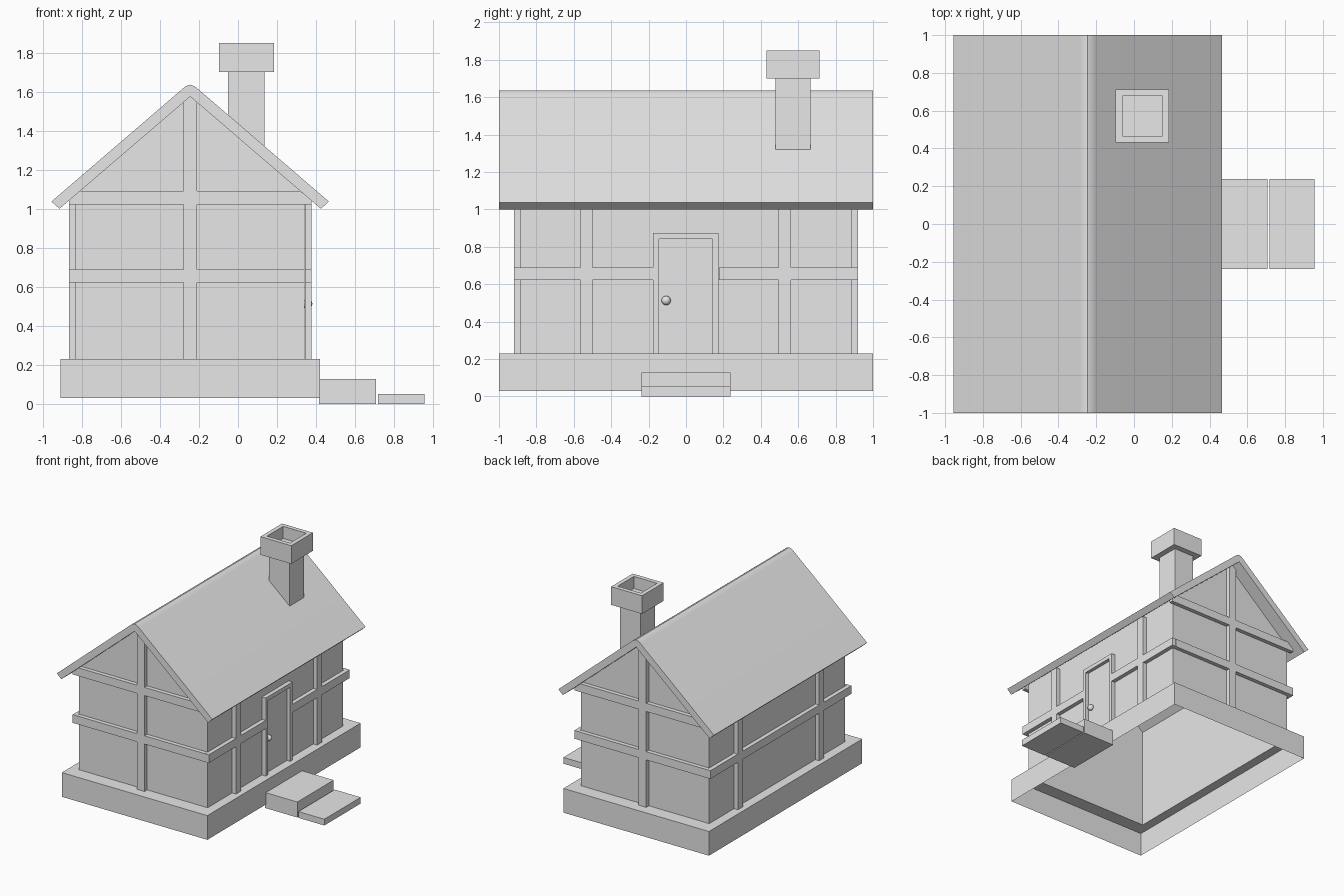
import bpy, bmesh
from mathutils import Vector

cube = bpy.data.objects.get("Cube")
if cube:
    bpy.data.objects.remove(cube, do_unlink=True)

grey = bpy.data.materials.new("plain grey")
grey.use_nodes = True
grey.diffuse_color = (0.8, 0.8, 0.8, 1)
grey.node_tree.nodes["Principled BSDF"].inputs["Base Color"].default_value = (0.8, 0.8, 0.8, 1)

CX = -0.245                  # centre line of the house
WALL_X, WALL_Y = 0.587, 0.885  # half sizes of the walls
BEAM = 0.035                 # how far the timbers stand out
BASE_TOP = 0.23
PITCH, APEX = 0.858, 1.575   # underside of the roof


def under_roof(d):
    return APEX - PITCH * abs(d)


def finish(name, bm):
    bmesh.ops.recalc_face_normals(bm, faces=bm.faces[:])
    mesh = bpy.data.meshes.new(name)
    bm.to_mesh(mesh)
    bm.free()
    mesh.materials.append(grey)
    obj = bpy.data.objects.new(name, mesh)
    bpy.context.collection.objects.link(obj)
    return obj


def prism_mesh(points, lo, hi, axis="y"):
    """Extrude a profile: (x, z) along y, or (y, z) along x."""
    bm = bmesh.new()
    place = (lambda a, b: (a, lo, b)) if axis == "y" else (lambda a, b: (lo, a, b))
    face = bm.faces.new([bm.verts.new(place(a, b)) for a, b in points])
    new = bmesh.ops.extrude_face_region(bm, geom=[face])["geom"]
    shift = Vector((0, hi - lo, 0)) if axis == "y" else Vector((hi - lo, 0, 0))
    bmesh.ops.translate(bm, vec=shift, verts=[v for v in new if isinstance(v, bmesh.types.BMVert)])
    bmesh.ops.recalc_face_normals(bm, faces=bm.faces[:])
    return bm


def prism(name, points, lo, hi, axis="y"):
    return finish(name, prism_mesh(points, lo, hi, axis))


def box_mesh(x, y, z):
    return prism_mesh([(x[0], z[0]), (x[1], z[0]), (x[1], z[1]), (x[0], z[1])], *y)


def box(name, x, y, z):
    return finish(name, box_mesh(x, y, z))


def mirrored(half):
    """Close a profile given as right half offsets, bottom to top."""
    left = [(-d, z) for d, z in reversed(half) if d > 0]
    return [(CX + d, z) for d, z in half + left]


# Foundation: open underneath, with a ledge around the walls
bm = box_mesh((CX - 0.665, CX + 0.665), (-1, 1), (0.03, BASE_TOP))
bm.normal_update()
bmesh.ops.delete(bm, geom=[f for f in bm.faces if f.normal.z < -0.9], context="FACES")
top = [f for f in bm.faces if f.normal.z > 0.9]
bmesh.ops.inset_region(bm, faces=top, thickness=0.05)
for v in top[0].verts:
    v.co.x = CX + (WALL_X if v.co.x > CX else -WALL_X)
    v.co.y = WALL_Y if v.co.y > 0 else -WALL_Y
bmesh.ops.delete(bm, geom=top, context="FACES")
finish("foundation", bm)

# Walls: a hollow shell without floor or ceiling
bm = prism_mesh(mirrored([(WALL_X, BASE_TOP), (WALL_X, under_roof(WALL_X)), (0, APEX)]), -WALL_Y, WALL_Y)
bm.normal_update()
bmesh.ops.delete(bm, geom=[f for f in bm.faces if abs(f.normal.z) > 0.1], context="FACES")
finish("walls", bm)

# Roof with a rounded ridge
outer = [(0.67, 1.0), (0.711, 1.037), (0.04, 1.614), (0.022, 1.628), (0, 1.636)]
left = [(-d, z) for d, z in reversed(outer[:-1])]
roof = prism("roof", [(CX + d, z) for d, z in outer + left + [(0, APEX)]], -1, 1)
bpy.context.view_layer.objects.active = roof
roof.select_set(True)
bpy.ops.object.shade_smooth_by_angle()
roof.select_set(False)

# Timbers on both gables
MID = (0.622, 0.69)
reach = WALL_X + BEAM
for side, label in ((-1, "front"), (1, "back")):
    lo, hi = sorted((side * (WALL_Y + 0.001), side * (WALL_Y + BEAM)))
    prism(label + "_gable_post", mirrored([(BEAM, BASE_TOP), (BEAM, under_roof(BEAM)), (0, APEX)]), lo, hi)
    box(label + "_middle_beam", (CX - WALL_X, CX + WALL_X), (lo, hi), MID)
    prism(label + "_upper_beam",
          mirrored([(reach, 1.022), (reach, under_roof(reach)), (0.565, 1.09)]), lo, hi)

# Timbers on both long walls; the door interrupts the beam on one side
end = WALL_Y + BEAM
for side, label in ((-1, "right"), (1, "left")):
    xs = sorted((CX + side * (WALL_X + 0.001), CX + side * reach))
    for y, part in ((-0.532, "front"), (0.528, "back")):
        box(f"{label}_{part}_post", xs, (y - 0.033, y + 0.033), (BASE_TOP, under_roof(reach)))
    if side < 0:
        box(label + "_middle_beam", xs, (-end, end), MID)
    else:
        for s, part in ((-1, "front"), (1, "back")):
            box(f"{label}_{part}_middle_beam", xs, sorted((s * 0.176, s * end)), MID)

# Door, frame and knob
wall = CX + WALL_X
box("door", (wall + 0.001, wall + 0.006), (-0.145, 0.142), (BASE_TOP, 0.842))
prism("door_frame", [(-0.176, BASE_TOP), (-0.176, 0.875), (0.174, 0.875), (0.174, BASE_TOP),
                     (0.142, BASE_TOP), (0.142, 0.842), (-0.145, 0.842), (-0.145, BASE_TOP)],
      wall + 0.001, wall + BEAM, "x")
bm = bmesh.new()
bmesh.ops.create_uvsphere(bm, u_segments=16, v_segments=10, radius=0.025)
bmesh.ops.translate(bm, vec=(wall + 0.014, -0.106, 0.513), verts=bm.verts[:])
for f in bm.faces:
    f.smooth = True
finish("door_knob", bm)

# Steps
box("upper_step", (0.415, 0.708), (-0.237, 0.237), (0, 0.128))
box("lower_step", (0.718, 0.955), (-0.237, 0.237), (0, 0.052))

# Chimney: sloped foot inside the roof, and a cap with a sunken opening
prism("chimney_shaft", [(-0.05, 1.43), (0.137, 1.27), (0.137, 1.7), (-0.05, 1.7)], 0.478, 0.665)
bm = box_mesh((-0.097, 0.185), (0.431, 0.713), (1.7, 1.85))
bm.normal_update()
top = [f for f in bm.faces if f.normal.z > 0.9]
bmesh.ops.inset_region(bm, faces=top, thickness=0.05)
sunk = bmesh.ops.extrude_face_region(bm, geom=top)["geom"]
bmesh.ops.translate(bm, vec=(0, 0, -0.1), verts=[v for v in sunk if isinstance(v, bmesh.types.BMVert)])
bmesh.ops.delete(bm, geom=[f for f in top if f.is_valid], context="FACES_ONLY")
finish("chimney_cap", bm)
